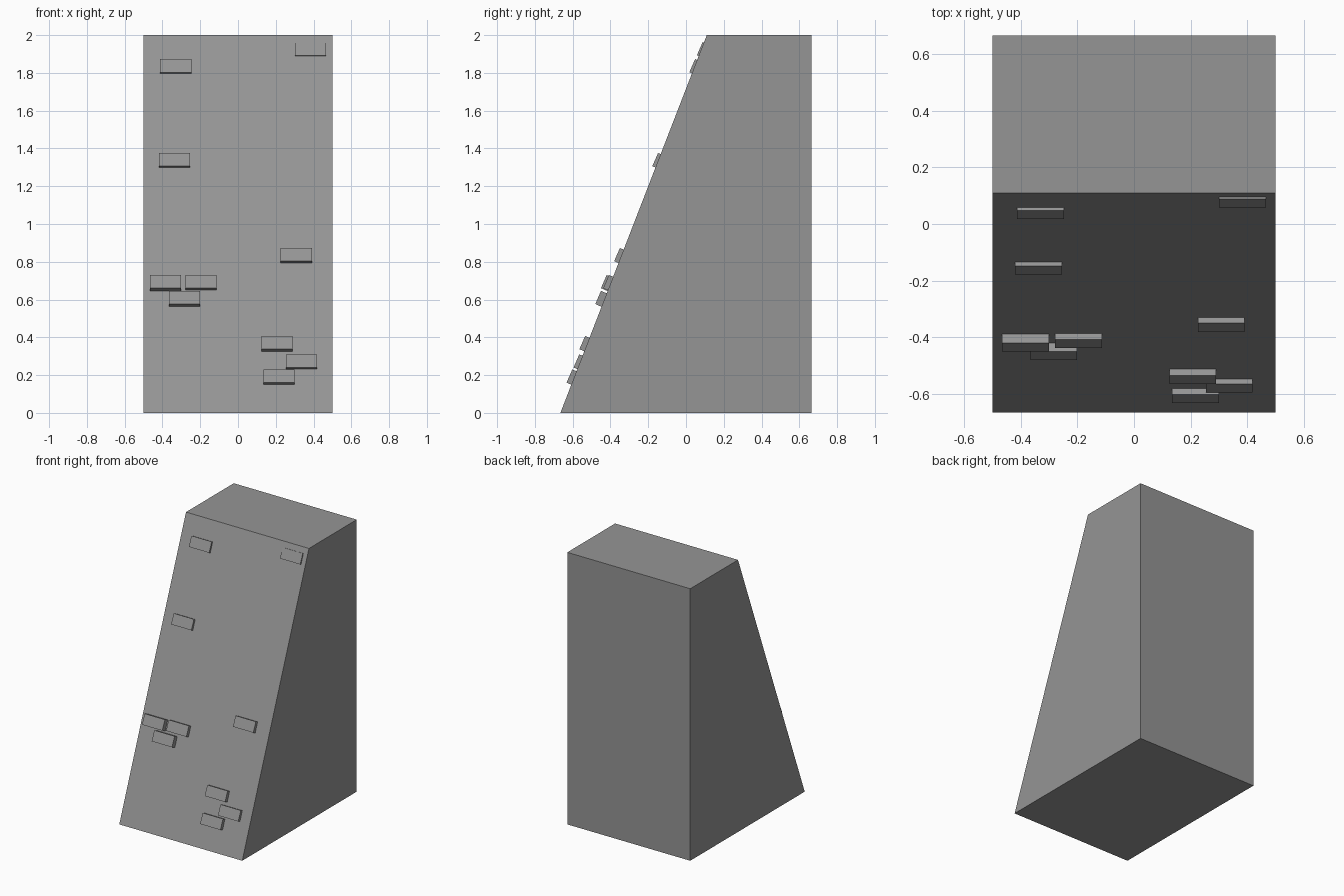
import bpy
import bmesh
from math import radians
from mathutils import Matrix, Vector

cube = bpy.data.objects.get("Cube")
if cube:
    bpy.data.objects.remove(cube, do_unlink=True)

# Single plain grey
grey = bpy.data.materials.new("stone_grey")
grey.use_nodes = True
colour = (0.3, 0.3, 0.3, 1)
grey.diffuse_color = colour
grey.node_tree.nodes["Principled BSDF"].inputs["Base Color"].default_value = colour


def add_object(name, bm):
    bmesh.ops.recalc_face_normals(bm, faces=bm.faces)
    mesh = bpy.data.meshes.new(name)
    bm.to_mesh(mesh)
    bm.free()
    mesh.materials.append(grey)
    obj = bpy.data.objects.new(name, mesh)
    bpy.context.collection.objects.link(obj)
    return obj


# Wall block: side profile (y, z) extruded across the width
profile = [(-0.665, 0), (0.665, 0), (0.665, 2), (0.11, 2)]
bm = bmesh.new()
side = bm.faces.new([bm.verts.new((-0.5, y, z)) for y, z in profile])
swept = bmesh.ops.extrude_face_region(bm, geom=[side])["geom"]
bmesh.ops.translate(bm, vec=(1, 0, 0),
                    verts=[v for v in swept if isinstance(v, bmesh.types.BMVert)])
add_object("sloped_wall", bm)

# Bricks sunk into the slope, each placed by the middle of its upper front edge
WIDTH, DEPTH, HEIGHT = 0.165, 0.05, 0.076
lean = Matrix.Rotation(radians(-23.5), 4, "X")
spots = [
    (0.383, 0.088, 1.963), (-0.33, 0.048, 1.873), (-0.337, -0.148, 1.376),
    (0.308, -0.35, 0.873), (-0.383, -0.42, 0.73), (-0.196, -0.408, 0.73),
    (-0.283, -0.45, 0.646), (0.207, -0.534, 0.407), (0.336, -0.565, 0.31),
    (0.217, -0.602, 0.23),
]
for i, spot in enumerate(spots, 1):
    bm = bmesh.new()
    bmesh.ops.create_cube(bm, size=1)
    bmesh.ops.scale(bm, vec=(WIDTH, DEPTH, HEIGHT), verts=bm.verts)
    bmesh.ops.translate(bm, vec=(0, DEPTH / 2, -HEIGHT / 2), verts=bm.verts)
    brick = add_object(f"brick_{i}", bm)
    brick.matrix_world = Matrix.Translation(Vector(spot)) @ lean
